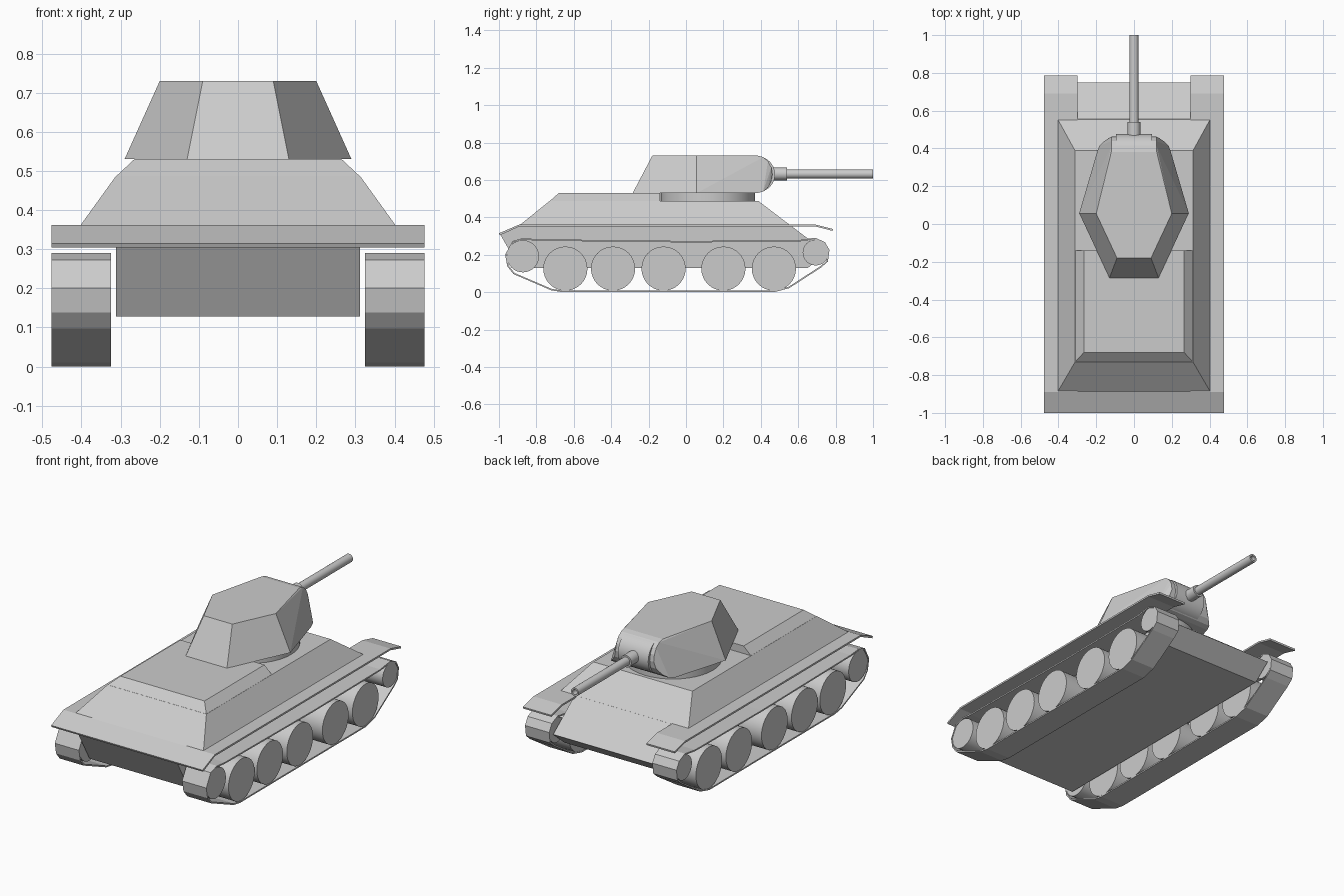
import bpy, bmesh, math
from mathutils import Matrix, Vector

if "Cube" in bpy.data.objects:
    bpy.data.objects.remove(bpy.data.objects["Cube"])


def finish(name, bm, mirror=False, smooth=False):
    bmesh.ops.recalc_face_normals(bm, faces=bm.faces[:])
    me = bpy.data.meshes.new(name)
    bm.to_mesh(me)
    bm.free()
    ob = bpy.data.objects.new(name, me)
    bpy.context.collection.objects.link(ob)
    if smooth:
        bpy.ops.object.select_all(action='DESELECT')
        ob.select_set(True)
        bpy.context.view_layer.objects.active = ob
        bpy.ops.object.shade_smooth_by_angle(angle=math.radians(35))
    if mirror:
        ob.modifiers.new("mirror", 'MIRROR')
    return ob


def prism(name, profile, x0, x1, mirror=False):
    """Side profile (y, z) extruded across x."""
    bm = bmesh.new()
    face = bm.faces.new([bm.verts.new((x0, y, z)) for y, z in profile])
    new = bmesh.ops.extrude_face_region(bm, geom=[face])["geom"]
    moved = [v for v in new if isinstance(v, bmesh.types.BMVert)]
    bmesh.ops.translate(bm, verts=moved, vec=(x1 - x0, 0, 0))
    if not any(f.is_valid and all(abs(v.co.x - x0) < 1e-6 for v in f.verts) for f in bm.faces):
        bm.faces.new([v for v in bm.verts if v not in moved])
    return finish(name, bm, mirror)


def hull(name, points):
    """Convex solid, points given for the right half."""
    bm = bmesh.new()
    for x, y, z in points:
        bm.verts.new((x, y, z))
        bm.verts.new((-x, y, z))
    bmesh.ops.convex_hull(bm, input=bm.verts[:])
    bmesh.ops.dissolve_limit(bm, angle_limit=0.01, verts=bm.verts[:], edges=bm.edges[:])
    return finish(name, bm)


def frustum(name, z0, rect0, z1, rect1):
    """Block between two rectangles (half width, y back, y front)."""
    return hull(name, [(w, y, z) for z, (w, a, b) in ((z0, rect0), (z1, rect1)) for y in (a, b)])


def cylinder(name, axis, center, r, length, seg=32, mirror=False, bore=0):
    bm = bmesh.new()
    bmesh.ops.create_cone(bm, cap_ends=True, segments=seg, radius1=r, radius2=r, depth=length)
    if bore:
        end = max(bm.faces, key=lambda f: f.calc_center_median().z)
        bmesh.ops.inset_region(bm, faces=[end], thickness=r - bore)
        new = bmesh.ops.extrude_face_region(bm, geom=[end])["geom"]
        bmesh.ops.translate(bm, vec=(0, 0, -0.06),
                            verts=[v for v in new if isinstance(v, bmesh.types.BMVert)])
        if end.is_valid:
            bm.faces.remove(end)
    rot = Vector((0, 0, 1)).rotation_difference(Vector(axis)).to_matrix().to_4x4()
    bmesh.ops.transform(bm, matrix=Matrix.Translation(center) @ rot, verts=bm.verts[:])
    return finish(name, bm, mirror, True)


# Lower hull with sloped nose and tail
prism("lower_hull", [(-0.89, 0.128), (0.65, 0.128), (0.75, 0.212), (0.555, 0.36),
                     (-0.89, 0.36), (-0.995, 0.312)], -0.312, 0.312)

# Upper hull and raised engine deck
frustum("upper_hull", 0.358, (0.405, -0.89, 0.557), 0.487, (0.312, -0.73, 0.388))
frustum("engine_deck", 0.486, (0.312, -0.73, -0.14), 0.53, (0.265, -0.68, -0.14))

# Fenders over the tracks, joined by a sloped tail plate
prism("fender", [(-1.0, 0.315), (-0.89, 0.362), (0.69, 0.362), (0.785, 0.338),
                 (0.783, 0.328), (0.69, 0.352), (-0.89, 0.352), (-0.995, 0.304)],
      0.30, 0.477, True)
prism("tail_plate", [(-1.0, 0.315), (-0.89, 0.362), (-0.89, 0.352), (-0.995, 0.304)], -0.31, 0.31)

# Turret ring and faceted turret with rounded nose
cylinder("turret_ring", (0, 0, 1), (0, 0.117, 0.507), 0.253, 0.05, 40)
shell = [(0.09, -0.18, 0.73), (0.20, 0.055, 0.73), (0.13, -0.285, 0.53), (0.29, 0.057, 0.53)]
for i in range(9):
    a = math.pi / 2 - math.pi * i / 8
    s = math.sin(a)
    x = 0.12 + (0.075 * s * s if s < 0 else 0)
    shell.append((x, 0.382 + 0.08 * math.cos(a), 0.63 + 0.10 * s))
hull("turret", shell)

# Gun mantlet, sleeve and barrel
cylinder("mantlet", (1, 0, 0), (0, 0.38, 0.63), 0.096, 0.19)
cylinder("gun_sleeve", (0, 1, 0), (0, 0.495, 0.632), 0.034, 0.09, 24)
cylinder("gun_barrel", (0, 1, 0), (0, 0.75, 0.632), 0.024, 0.50, 24, bore=0.014)

# Wheels: five road wheels, rear drive wheel, front idler
for i, y in enumerate((-0.645, -0.39, -0.12, 0.20, 0.47)):
    cylinder(f"road_wheel_{i + 1}", (1, 0, 0), (0.40, y, 0.126), 0.118, 0.148, mirror=True)
cylinder("drive_wheel", (1, 0, 0), (0.40, -0.872, 0.192), 0.086, 0.148, mirror=True)
cylinder("idler_wheel", (1, 0, 0), (0.40, 0.693, 0.212), 0.069, 0.148, mirror=True)

# Track belts: thin closed loop around the wheels
loop = [(-0.66, 0.004), (-0.72, 0.014), (-0.92, 0.10), (-0.952, 0.14), (-0.963, 0.20),
        (-0.925, 0.27), (-0.87, 0.286), (-0.80, 0.279), (0.0, 0.270), (0.60, 0.274),
        (0.69, 0.287), (0.74, 0.265), (0.763, 0.225), (0.755, 0.165), (0.72, 0.135),
        (0.55, 0.025), (0.47, 0.004)]
bm = bmesh.new()
inner = [bm.verts.new((0.325, y, z)) for y, z in loop]
outer = [bm.verts.new((0.477, y, z)) for y, z in loop]
for i in range(len(loop)):
    bm.faces.new((inner[i - 1], inner[i], outer[i], outer[i - 1]))
track = finish("track", bm)
belt = track.modifiers.new("thickness", 'SOLIDIFY')
belt.thickness, belt.offset = 0.008, 0
track.modifiers.new("mirror", 'MIRROR')
